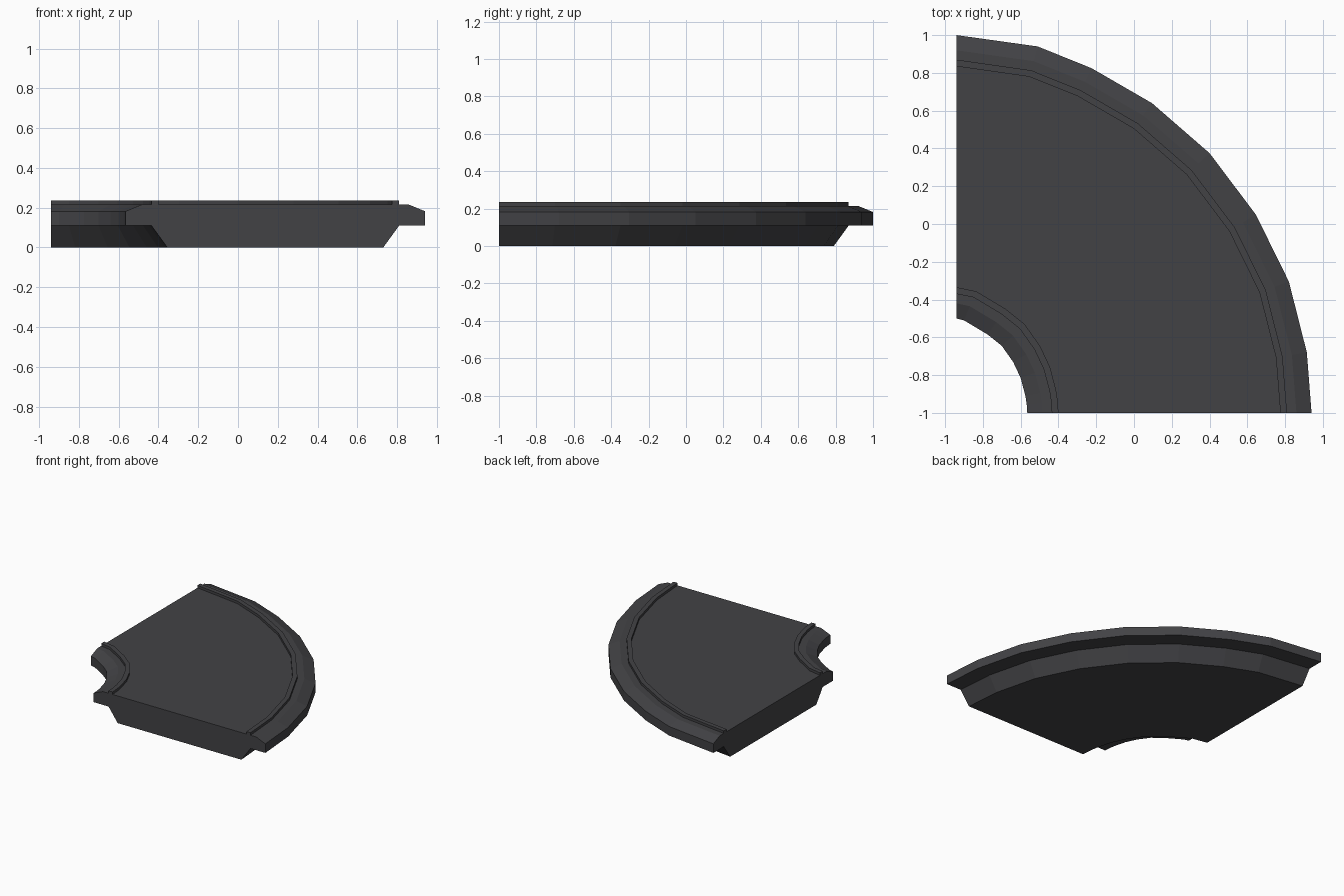
import bpy, bmesh
from mathutils import Vector

if "Cube" in bpy.data.objects:
    bpy.data.objects.remove(bpy.data.objects["Cube"])

# Plan outlines of the quarter-turn bend, from the left end to the front end
OUTER = [(-.94, 1), (-.51, .94), (-.225, .825), (.095, .64), (.40, .375),
         (.645, .05), (.82, -.305), (.915, -.68), (.94, -1)]
INNER = [(-.94, -.5), (-.9, -.51), (-.775, -.585), (-.70, -.645), (-.64, -.73),
         (-.60, -.815), (-.575, -.91), (-.568, -.955), (-.565, -1)]

mat = bpy.data.materials.new("dark_grey")
mat.diffuse_color = (.055, .055, .06, 1)
mat.use_nodes = True
mat.node_tree.nodes["Principled BSDF"].inputs["Base Color"].default_value = mat.diffuse_color


def offset(path, d):
    """Shift an outline outwards by d with mitred corners; the ends stay in the end planes."""
    pts = [Vector(p) for p in path]
    out = [pts[0] + Vector((0, d))]
    for a, b, c in zip(pts, pts[1:], pts[2:]):
        n1, n2 = [Vector((-t.y, t.x)).normalized() for t in (b - a, c - b)]
        m = (n1 + n2).normalized()
        out.append(b + m * (d / m.dot(n1)))
    return out + [pts[-1] + Vector((d, 0))]


def loft(name, section):
    """Sweep a section of (outline, offset, z) corners around the bend and cap both ends."""
    bm = bmesh.new()
    rails = [[bm.verts.new((p.x, p.y, z)) for p in offset(path, d)]
             for path, d, z in section]
    for a, b in zip(rails, rails[1:] + rails[:1]):
        for i in range(len(a) - 1):
            bm.faces.new((a[i], a[i + 1], b[i + 1], b[i]))
    for end in (0, -1):
        bm.faces.new([r[end] for r in rails])
    bmesh.ops.recalc_face_normals(bm, faces=bm.faces)
    mesh = bpy.data.meshes.new(name)
    bm.to_mesh(mesh)
    bm.free()
    mesh.materials.append(mat)
    obj = bpy.data.objects.new(name, mesh)
    bpy.context.collection.objects.link(obj)


# Slab with overhanging bevelled edges and a sloped underside
half = [(-.21, 0), (-.13, .11), (0, .11), (0, .182), (-.08, .215)]
slab = [(OUTER, d, z) for d, z in half]
slab += [(INNER, -d, z) for d, z in reversed(half)]
loft("curved_deck", slab)

# Raised kerbs along both curved edges
for name, path, s in (("outer_kerb", OUTER, -1), ("inner_kerb", INNER, 1)):
    loft(name, [(path, s * d, z) for d, z in
                ((.13, .215), (.13, .235), (.165, .235), (.165, .215))])
